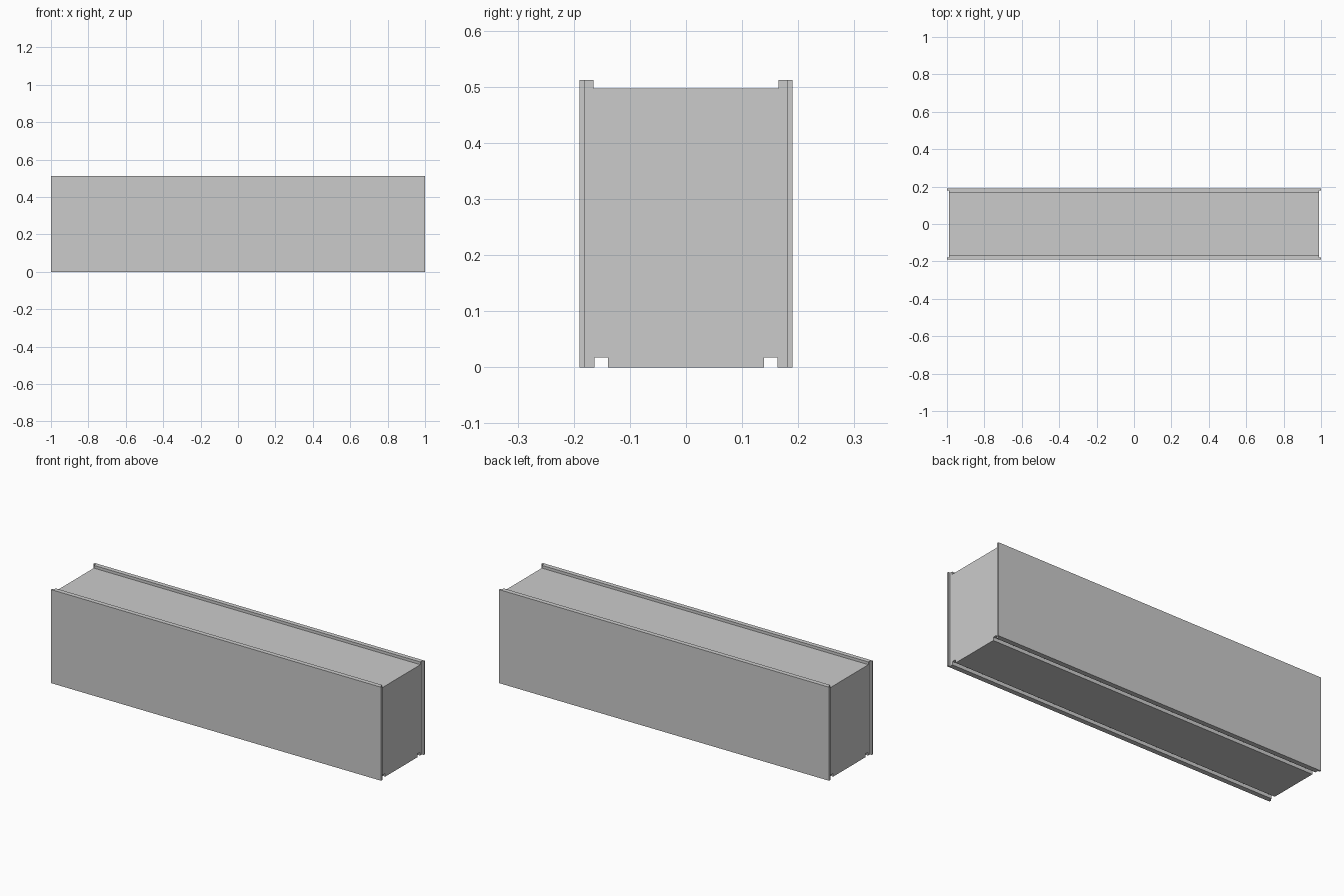
import bpy
import bmesh

if "Cube" in bpy.data.objects:
    bpy.data.objects.remove(bpy.data.objects["Cube"])

HALF_LEN = 1.0      # half length of the block
RECESS = 0.011      # depth of the end recesses
SKIN_Y = 0.18       # inner side of the end lips

# Half cross-section (y, z), from bottom centre to top centre
half = [(0.139, 0), (0.139, 0.018), (0.163, 0.018), (0.163, 0),
        (0.19, 0), (0.19, 0.512), (0.165, 0.512), (0.165, 0.497)]
section = half + [(-y, z) for y, z in reversed(half)]


def new_object(name, bm):
    bmesh.ops.recalc_face_normals(bm, faces=bm.faces[:])
    mesh = bpy.data.meshes.new(name)
    bm.to_mesh(mesh)
    bm.free()
    obj = bpy.data.objects.new(name, mesh)
    bpy.context.collection.objects.link(obj)
    return obj


def extrude_profile(name, points, x0, x1):
    bm = bmesh.new()
    face = bm.faces.new([bm.verts.new((x0, y, z)) for y, z in points])
    ext = bmesh.ops.extrude_face_region(bm, geom=[face])
    moved = [g for g in ext["geom"] if isinstance(g, bmesh.types.BMVert)]
    bmesh.ops.translate(bm, vec=(x1 - x0, 0, 0), verts=moved)
    return new_object(name, bm)


# Block with top rails and bottom grooves
block = extrude_profile("interlocking_block", section, -HALF_LEN, HALF_LEN)

# Recess both ends so the long side walls stick out as lips
cut_section = [(-SKIN_Y, -0.2), (SKIN_Y, -0.2), (SKIN_Y, 0.8), (-SKIN_Y, 0.8)]
for side, label in ((-1, "left"), (1, "right")):
    a, b = sorted((side * (HALF_LEN - RECESS), side * (HALF_LEN + 0.2)))
    cutter = extrude_profile(label + "_end_cutter", cut_section, a, b)
    cutter.hide_render = True
    mod = block.modifiers.new(label + "_end_recess", 'BOOLEAN')
    mod.operation = 'DIFFERENCE'
    mod.solver = 'EXACT'
    mod.object = cutter

# Bake the recesses and drop the cutters
bpy.context.view_layer.objects.active = block
block.select_set(True)
for mod in list(block.modifiers):
    cutter = mod.object
    bpy.ops.object.modifier_apply(modifier=mod.name)
    bpy.data.objects.remove(cutter, do_unlink=True)
